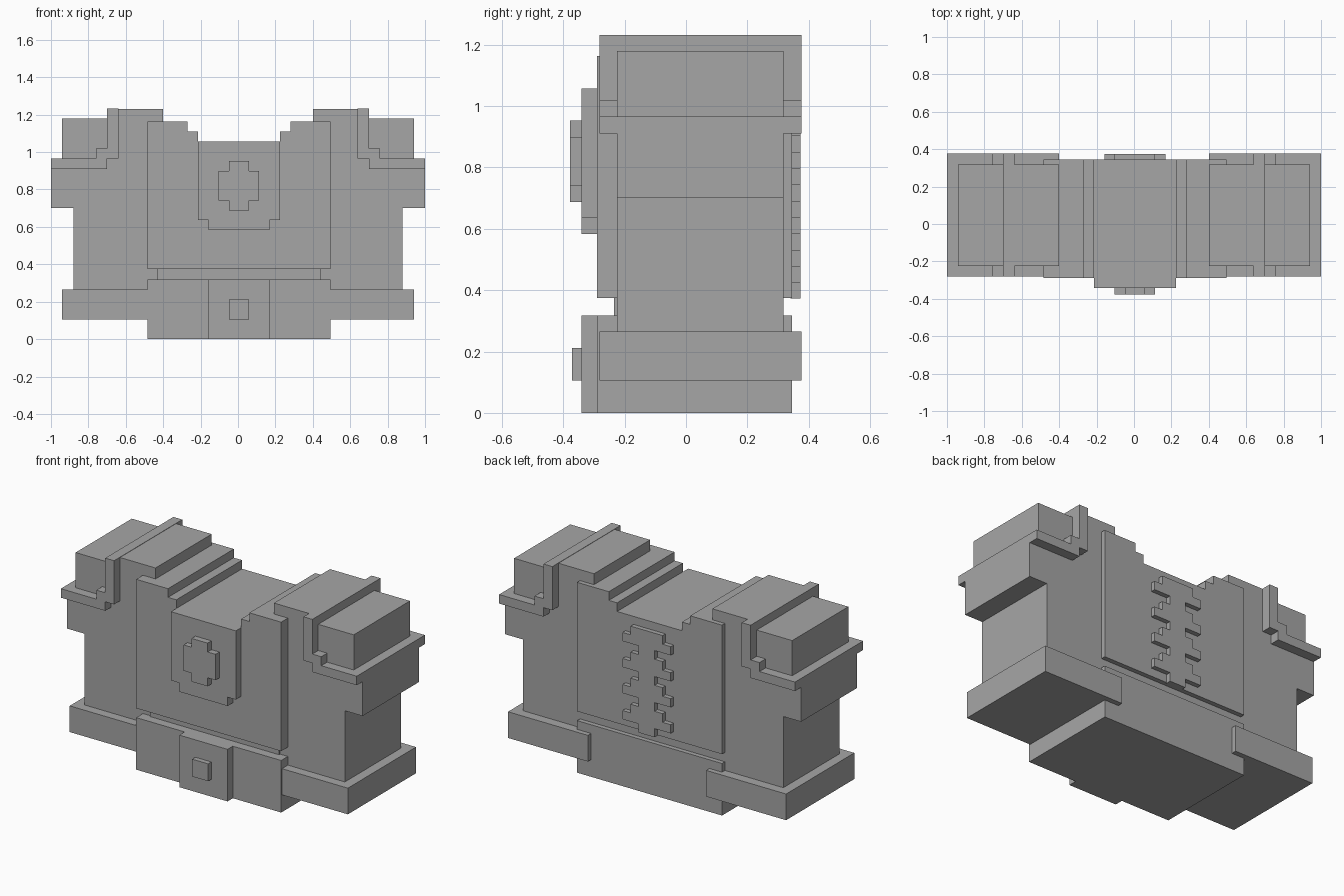
import bpy
import bmesh

cube = bpy.data.objects.get("Cube")
if cube:
    bpy.data.objects.remove(cube, do_unlink=True)

# One plain grey for the whole model
GREY = (0.38, 0.38, 0.38, 1)
grey = bpy.data.materials.new("stone_grey")
grey.use_nodes = True
grey.diffuse_color = GREY
grey.node_tree.nodes["Principled BSDF"].inputs["Base Color"].default_value = GREY

CENTRE = 0.005


def slab(name, outline, front, back):
    """Extrude an (x, z) outline from the front to the back."""
    bm = bmesh.new()
    face = bm.faces.new([bm.verts.new((x, front, z)) for x, z in outline])
    moved = bmesh.ops.extrude_face_region(bm, geom=[face])["geom"]
    bmesh.ops.translate(bm, vec=(0, back - front, 0),
                        verts=[v for v in moved if isinstance(v, bmesh.types.BMVert)])
    bmesh.ops.recalc_face_normals(bm, faces=bm.faces)
    mesh = bpy.data.meshes.new(name)
    bm.to_mesh(mesh)
    bm.free()
    mesh.materials.append(grey)
    obj = bpy.data.objects.new(name, mesh)
    bpy.context.collection.objects.link(obj)
    return obj


def mirrored(half, shift=0.0):
    """Close a right-hand half outline into a symmetric one."""
    return [(shift + x, z) for x, z in half] + [(shift - x, z) for x, z in reversed(half)]


def block(name, half_width, bottom, top, front, back, shift=CENTRE):
    return slab(name, mirrored([(half_width, bottom), (half_width, top)], shift), front, back)


def both_sides(name, outline, front, back):
    for side, sign in (("left", 1), ("right", -1)):
        slab(side + "_" + name, [(sign * x, z) for x, z in outline], front, back)


# Body halves with arms and shoulder blocks
both_sides("body_and_shoulder", [
    (0, .2), (.88, .2), (.88, .7), (1, .7), (1, .94), (.94, .94), (.94, 1.18),
    (.67, 1.18), (.67, 1.23), (.4, 1.23), (.4, 1), (0, 1)], -.225, .317)

# Stepped trim around each shoulder
both_sides("shoulder_trim", [
    (.7, .91), (1, .91), (1, .965), (.76, .965), (.76, 1.02), (.7, 1.02),
    (.7, 1.232), (.64, 1.232), (.64, .965), (.7, .965)], -.282, .376)

# Feet
both_sides("foot", [(.4, .105), (.94, .105), (.94, .265), (.4, .265)], -.282, .376)

# Torso with stepped neck opening
slab("torso", mirrored([(.49, .375), (.49, 1.163), (.275, 1.163), (.275, 1.11),
                        (.219, 1.11), (.219, 1.057)], CENTRE), -.29, .345)

# Waist, base and buckle
block("waist", .437, .3, .39, -.235, .31)
block("base", .49, 0, .318, -.29, .345)
block("buckle", .163, 0, .318, -.341, -.28)
block("buckle_stud", .054, .106, .212, -.372, -.33)

# Chest panel with notched lower corners and a cross-shaped emblem
slab("chest_panel", mirrored([(.163, .583), (.163, .637), (.219, .637), (.219, 1.057)],
                             CENTRE), -.341, -.28)
slab("chest_emblem", mirrored([(.054, .688), (.054, .74), (.108, .74), (.108, .898),
                               (.054, .898), (.054, .952)], CENTRE), -.378, -.33)

# Jagged spine down the back: widths repeat in threes
ROW = 0.053
BOTTOM = 0.372
half = []
for row in range(12):
    width = (.054, .163, .108)[row % 3]
    low = BOTTOM + row * ROW
    half += [(width, low), (width, low + ROW)]
slab("spine", mirrored(half, CENTRE), .34, .373)
